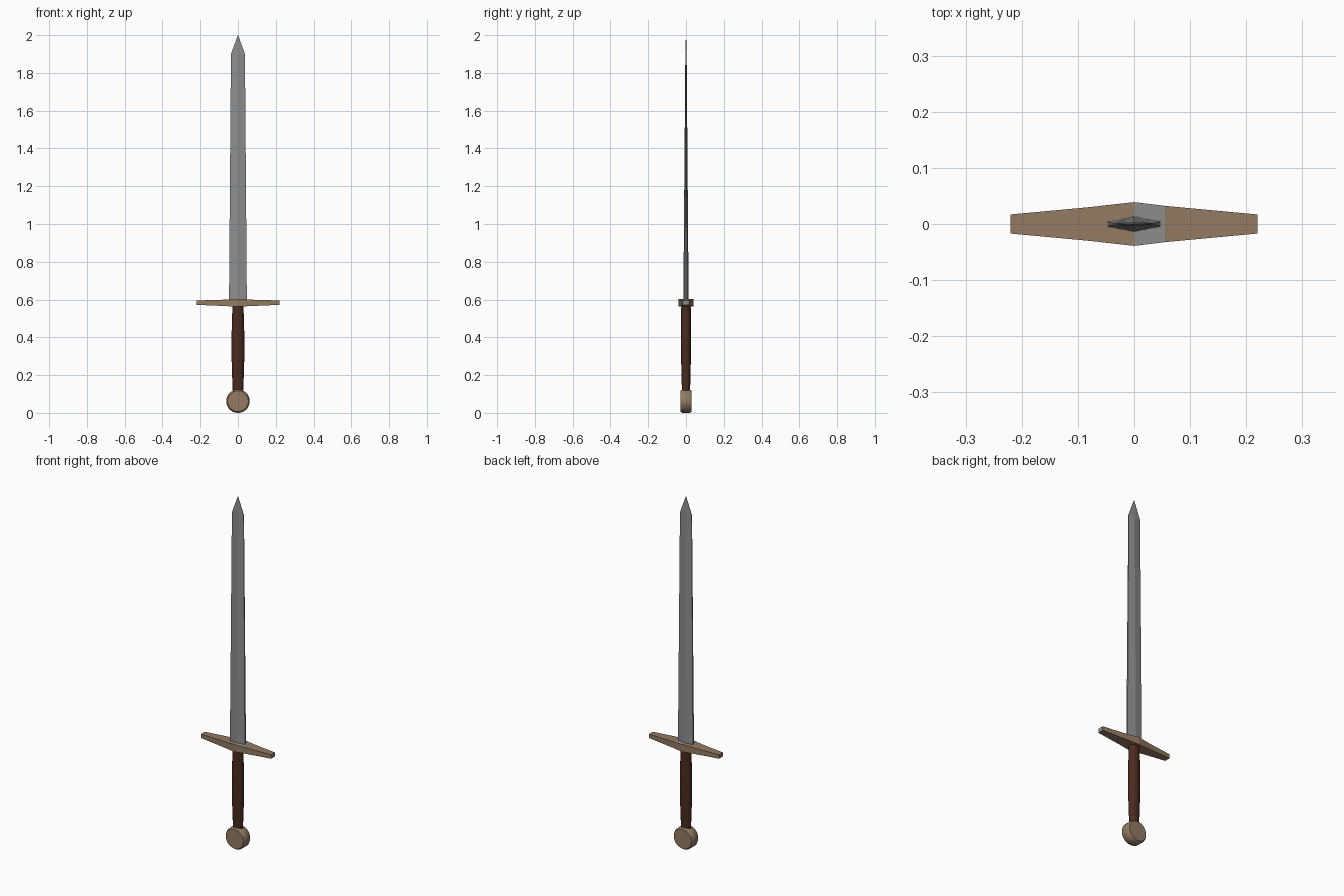
import bpy, bmesh, math

if "Cube" in bpy.data.objects:
    bpy.data.objects.remove(bpy.data.objects["Cube"])


def material(name, rgb):
    m = bpy.data.materials.new(name)
    m.diffuse_color = (*rgb, 1)
    m.use_nodes = True
    m.node_tree.nodes["Principled BSDF"].inputs["Base Color"].default_value = m.diffuse_color
    return m


STEEL = material("steel", (0.27, 0.27, 0.27))
BRASS = material("dull_brass", (0.29, 0.195, 0.122))
LEATHER = material("dark_leather", (0.07, 0.024, 0.014))


def loft(name, rings, mats, smooth=False):
    """Skin a list of equal-length point rings and cap both ends."""
    bm = bmesh.new()
    loops = [[bm.verts.new(p) for p in r] for r in rings]
    n = len(loops[0])
    for a, b in zip(loops, loops[1:]):
        for i in range(n):
            j = (i + 1) % n
            bm.faces.new((a[i], a[j], b[j], b[i]))
    bm.faces.new(loops[0][::-1])
    bm.faces.new(loops[-1])
    bmesh.ops.remove_doubles(bm, verts=bm.verts, dist=1e-5)
    bmesh.ops.recalc_face_normals(bm, faces=bm.faces)
    me = bpy.data.meshes.new(name)
    bm.to_mesh(me)
    bm.free()
    for m in mats:
        me.materials.append(m)
    ob = bpy.data.objects.new(name, me)
    bpy.context.collection.objects.link(ob)
    if smooth:
        bpy.ops.object.select_all(action='DESELECT')
        ob.select_set(True)
        bpy.context.view_layer.objects.active = ob
        bpy.ops.object.shade_smooth_by_angle(angle=math.radians(35))
    return ob


def circle(n):
    return [(math.cos(2 * math.pi * i / n), math.sin(2 * math.pi * i / n)) for i in range(n)]


# Blade: ridged section with narrow flat edges, tapering to a point
def blade_ring(z, w, ridge, edge):
    return [(-w, -edge, z), (0, -ridge, z), (w, -edge, z),
            (w, edge, z), (0, ridge, z), (-w, edge, z)]


loft("blade", [blade_ring(0.59, 0.047, 0.014, 0.005),
               blade_ring(1.9, 0.037, 0.0035, 0.0015),
               blade_ring(2.0, 0.0006, 0.0006, 0.0003)], [STEEL])

# Crossguard: bar tapering outward, with a steel patch and steel end on +x
sections = [(-0.22, 0.017, 0.572, 0.595), (-0.08, 0.03, 0.566, 0.599),
            (0, 0.039, 0.562, 0.604), (0.055, 0.0325, 0.565, 0.601),
            (0.08, 0.03, 0.566, 0.599), (0.22, 0.017, 0.572, 0.595)]
guard = loft("crossguard",
             [[(x, -y, lo), (x, y, lo), (x, y, hi), (x, -y, hi)] for x, y, lo, hi in sections],
             [BRASS, STEEL])
for p in guard.data.polygons:
    patch = p.normal.z > 0.9 and 0 < p.center.x < 0.055
    if patch or p.normal.x > 0.9:
        p.material_index = 1

# Grip: oval handle, fuller in the middle
loft("grip", [[(c * rx, s * ry, z) for c, s in circle(16)] for z, rx, ry in
              ((0.1, 0.027, 0.021), (0.2, 0.031, 0.024), (0.3, 0.034, 0.026),
               (0.4, 0.034, 0.026), (0.48, 0.032, 0.026), (0.57, 0.029, 0.025))],
     [LEATHER], True)

# Pommel: upright disc with softened rim
loft("pommel", [[(c * r, y, 0.062 + s * r) for c, s in circle(32)] for y, r in
                ((-0.03, 0.055), (-0.02, 0.062), (0.02, 0.062), (0.03, 0.055))],
     [BRASS], True)
